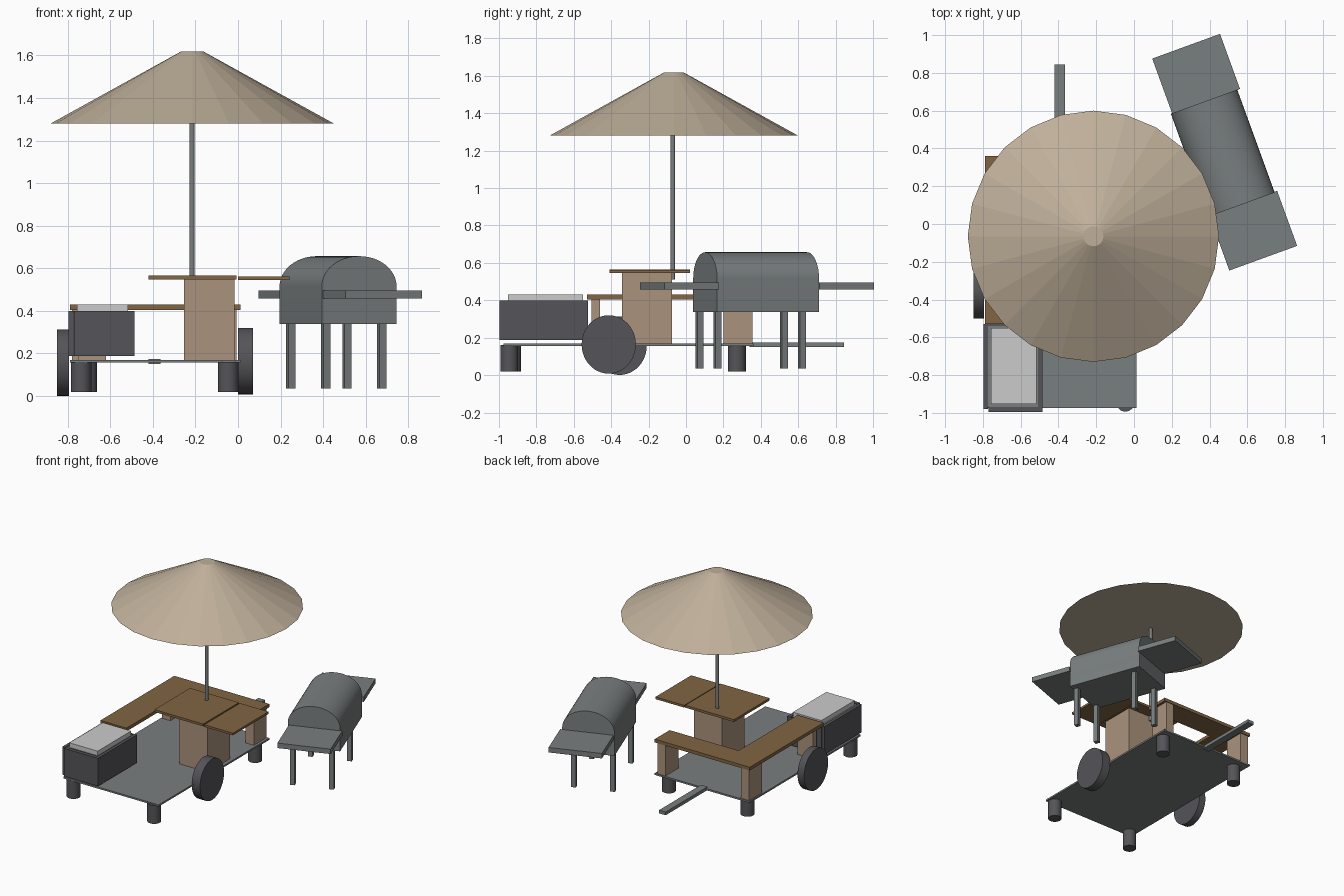
import bpy, bmesh, math
from mathutils import Matrix, Vector

if "Cube" in bpy.data.objects:
    bpy.data.objects.remove(bpy.data.objects["Cube"])


def material(name, rgb):
    m = bpy.data.materials.new(name)
    m.diffuse_color = (*rgb, 1)
    m.use_nodes = True
    m.node_tree.nodes["Principled BSDF"].inputs["Base Color"].default_value = m.diffuse_color
    return m


WOOD = material("brown_wood", (0.22, 0.13, 0.055))
BEIGE = material("beige_board", (0.40, 0.29, 0.20))
CANVAS = material("canvas", (0.52, 0.43, 0.32))
DARK = material("dark_grey", (0.09, 0.09, 0.10))
LIGHT = material("light_grey", (0.55, 0.55, 0.55))
STEEL = material("steel_grey", (0.19, 0.21, 0.21))


def finish(name, bm, mat, matrix=None, smooth=False):
    bmesh.ops.recalc_face_normals(bm, faces=bm.faces)
    me = bpy.data.meshes.new(name)
    bm.to_mesh(me)
    bm.free()
    ob = bpy.data.objects.new(name, me)
    bpy.context.collection.objects.link(ob)
    if matrix:
        ob.matrix_world = matrix
    me.materials.append(mat)
    if smooth:
        bpy.ops.object.select_all(action='DESELECT')
        ob.select_set(True)
        bpy.context.view_layer.objects.active = ob
        bpy.ops.object.shade_smooth_by_angle(angle=math.radians(30))
    return ob


def box(name, x, y, z, mat, matrix=None):
    """Box from (min, max) ranges."""
    bm = bmesh.new()
    size = [b - a for a, b in (x, y, z)]
    mid = [(a + b) / 2 for a, b in (x, y, z)]
    bmesh.ops.create_cube(bm, size=1, matrix=Matrix.Translation(mid) @ Matrix.Diagonal((*size, 1)))
    return finish(name, bm, mat, matrix)


def prism(name, outline, lo, hi, mat, matrix=None, axis='Z', smooth=False):
    """Extrude a 2D outline along z, or an x-z outline along y."""
    put = (lambda p, h: (p[0], p[1], h)) if axis == 'Z' else (lambda p, h: (p[0], h, p[1]))
    bm = bmesh.new()
    face = bm.faces.new([bm.verts.new(put(p, lo)) for p in outline])
    new = bmesh.ops.extrude_face_region(bm, geom=[face])['geom']
    verts = [g for g in new if isinstance(g, bmesh.types.BMVert)]
    bmesh.ops.translate(bm, verts=verts, vec=Vector(put((0, 0), hi - lo)))
    return finish(name, bm, mat, matrix, smooth)


def cone(name, centre, r1, r2, depth, mat, sides=32, matrix=Matrix(), smooth=True):
    bm = bmesh.new()
    bmesh.ops.create_cone(bm, cap_ends=True, segments=sides, radius1=r1, radius2=r2, depth=depth)
    return finish(name, bm, mat, Matrix.Translation(centre) @ matrix, smooth)


# trailer deck, tow bar and feet
box("deck", (-0.79, 0.013), (-0.975, 0.36), (0.157, 0.17), STEEL)
box("tow_bar", (-0.42, -0.365), (0.34, 0.845), (0.15, 0.175), STEEL)
for name, x, y in (("front_left", -0.737, -0.93), ("front_right", -0.046, -0.945),
                   ("back_left", -0.71, 0.272), ("back_right", -0.046, 0.272)):
    cone(name + "_foot", (x, y, 0.09), 0.048, 0.048, 0.14, DARK)

# wheels
for name, x, y, z, w in (("left_wheel", -0.822, -0.355, 0.157, 0.055),
                         ("right_wheel", 0.035, -0.413, 0.164, 0.07)):
    cone(name, (x, y, z), 1, 1, w, DARK, 48,
         Matrix.Diagonal((1, 0.145, 0.156, 1)) @ Matrix.Rotation(math.pi / 2, 4, 'Y'))

# storage bin: body, side panels and lid
box("bin_body", (-0.775, -0.505), (-0.968, -0.54), (0.187, 0.395), STEEL)
box("bin_front_panel", (-0.77, -0.485), (-0.996, -0.968), (0.187, 0.40), DARK)
box("bin_back_panel", (-0.775, -0.485), (-0.54, -0.525), (0.187, 0.40), DARK)
box("bin_left_panel", (-0.796, -0.772), (-0.98, -0.53), (0.187, 0.40), DARK)
box("bin_right_panel", (-0.508, -0.485), (-0.968, -0.53), (0.187, 0.40), DARK)
box("bin_lid", (-0.757, -0.517), (-0.953, -0.55), (0.395, 0.43), LIGHT)

# L-shaped counter and its supports
prism("counter", [(-0.79, -0.53), (-0.57, -0.53), (-0.57, 0.18), (0.012, 0.18),
                  (0.012, 0.36), (-0.79, 0.36)], 0.405, 0.43, WOOD)
box("counter_front_support", (-0.75, -0.62), (-0.505, -0.46), (0.17, 0.405), BEIGE)
box("counter_corner_support", (-0.78, -0.71), (0.20, 0.353), (0.17, 0.405), BEIGE)
box("counter_end_support", (-0.075, -0.007), (0.20, 0.355), (0.17, 0.405), BEIGE)

# raised serving table on its cabinet
box("cabinet", (-0.253, -0.016), (-0.342, -0.075), (0.17, 0.547), BEIGE)
box("table_top", (-0.42, -0.008), (-0.408, 0.022), (0.547, 0.565), WOOD)
box("table_flap", (0.0, 0.242), (-0.408, 0.022), (0.545, 0.562), WOOD)

# parasol
cone("parasol_pole", (-0.216, -0.07, 0.90), 0.0125, 0.0125, 0.78, STEEL, 16)
cone("parasol_canopy", (-0.215, -0.065, 1.449), 0.665, 0.053, 0.338, CANVAS, 24, smooth=False)

# barbecue, turned 20 degrees: body with domed hood, shelves, legs
TURN = Matrix.Rotation(math.radians(20), 4, 'Z')
body = Matrix.Translation((0.47, 0.375, 0)) @ TURN
N = 24
dome = [(0.187 * math.cos(math.pi * i / N), 0.515 + 0.142 * math.sin(math.pi * i / N))
        for i in range(N + 1)]
prism("grill_body", [(-0.187, 0.338), (0.187, 0.338)] + dome, -0.29, 0.29, STEEL, body, 'Y', True)
shelf = Matrix.Translation((0.48, 0.38, 0)) @ TURN
legs = Matrix.Translation((0.462, 0.346, 0)) @ TURN
for s, end in ((-1, "front"), (1, "back")):
    box(end + "_shelf", (-0.191, 0.191), sorted((s * 0.287, s * 0.597)), (0.457, 0.495), STEEL, shelf)
    for t, side in ((-1, "left"), (1, "right")):
        box(f"grill_{end}_{side}_leg", (t * 0.14 - 0.017, t * 0.14 + 0.017),
            (s * 0.24 - 0.017, s * 0.24 + 0.017), (0.036, 0.345), STEEL, legs)
